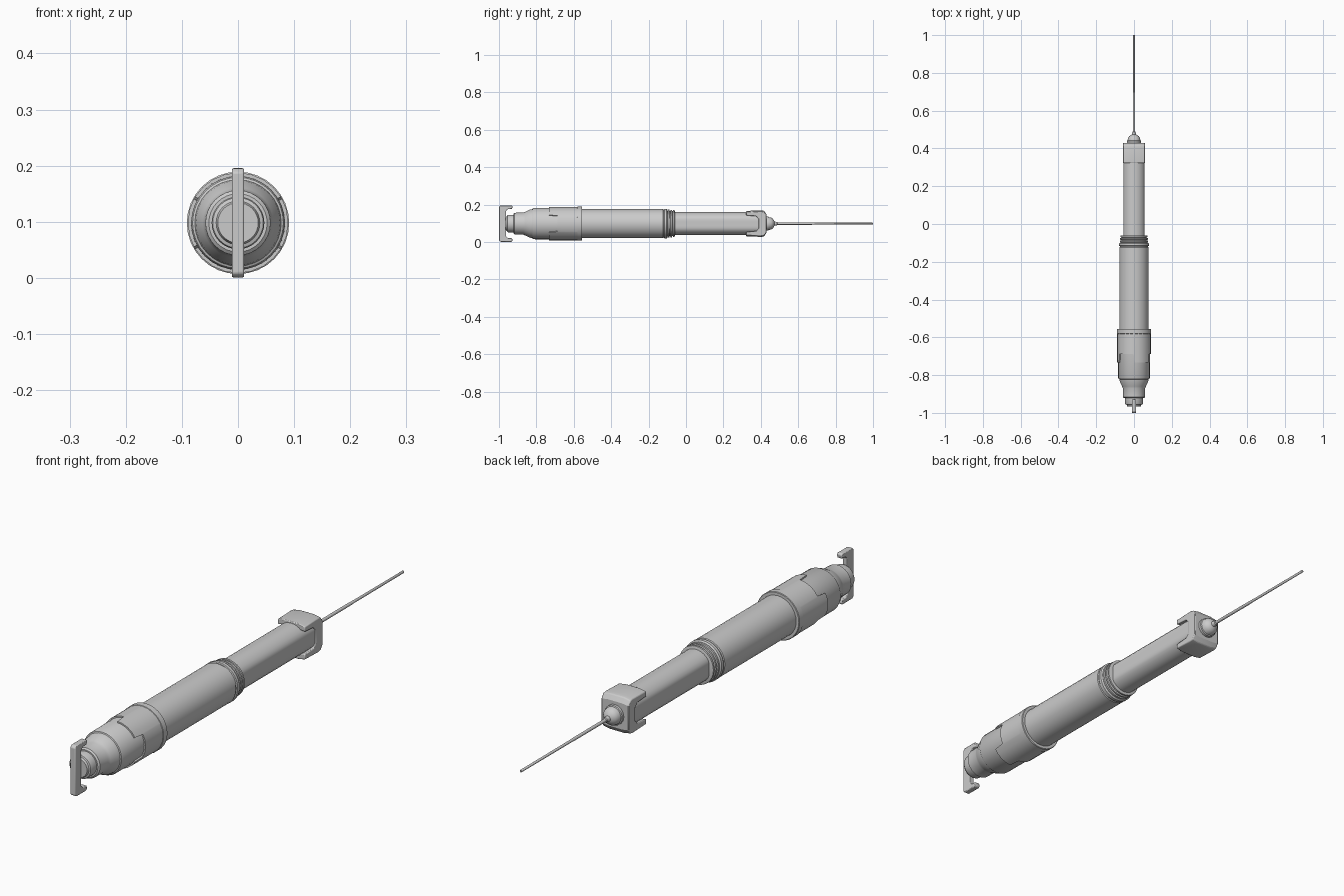
import bpy, bmesh, math

if "Cube" in bpy.data.objects:
    bpy.data.objects.remove(bpy.data.objects["Cube"])

ZC = 0.098  # height of the long axis


def finish(bm, name, bevel=0):
    bmesh.ops.recalc_face_normals(bm, faces=bm.faces)
    me = bpy.data.meshes.new(name)
    bm.to_mesh(me)
    bm.free()
    ob = bpy.data.objects.new(name, me)
    ob.location.z = ZC
    bpy.context.collection.objects.link(ob)
    if bevel:
        m = ob.modifiers.new("bevel", 'BEVEL')
        m.width, m.segments, m.limit_method = bevel, 2, 'ANGLE'
        m.angle_limit = math.radians(40)
    return ob


def skin(bm, rings, closed=False):
    for a, b in zip(rings, rings[1:] + rings[:1] if closed else rings[1:]):
        for i in range(len(a)):
            j = (i + 1) % len(a)
            bm.faces.new((a[i], a[j], b[j], b[i]))
    if not closed:
        bm.faces.new(rings[0])
        bm.faces.new(rings[-1])


def lathe(name, profile, segs=32, flat_x=1.0):
    """Revolve (y, radius) points round the long axis; flat_x clips the sides."""
    bm = bmesh.new()
    rings = []
    for y, r in profile:
        ring = []
        for i in range(segs):
            a = 2 * math.pi * i / segs
            x = max(-flat_x, min(flat_x, r * math.cos(a)))
            ring.append(bm.verts.new((x, y, r * math.sin(a))))
        rings.append(ring)
    skin(bm, rings)
    return finish(bm, name)


def extrude(name, half, slices, bevel):
    """Mirror a half outline in z and sweep it over (x, z scale) slices."""
    outline = half + [(y, -z) for y, z in reversed(half)]
    bm = bmesh.new()
    skin(bm, [[bm.verts.new((x, y, z * s)) for y, z in outline] for x, s in slices])
    return finish(bm, name, bevel)


# Rear end: button, neck, shoulder and stepped housing
lathe("rear_button", [(-0.965, 0.036), (-0.957, 0.039), (-0.955, 0.045), (-0.95, 0.047),
                      (-0.915, 0.047)])
lathe("rear_housing", [(-0.922, 0.052), (-0.917, 0.058), (-0.87, 0.059), (-0.86, 0.063),
                       (-0.835, 0.075), (-0.822, 0.077), (-0.820, 0.081), (-0.815, 0.0835),
                       (-0.57, 0.0845)])

# Locking sleeve with three tabs on its rear edge
bm = bmesh.new()
front_out, front_in, back_in, back_out = [], [], [], []
for k in range(6):
    y = -0.732 if k % 2 == 0 else -0.687
    for d in (1.5, 15, 30, 45, 58.5):
        a = math.radians(30 + 60 * k + d)
        c, s = math.cos(a), math.sin(a)
        for ring, yy, r in ((front_out, y, 0.0895), (front_in, y, 0.082),
                            (back_in, -0.57, 0.082), (back_out, -0.57, 0.0895)):
            ring.append(bm.verts.new((r * c, yy, r * s)))
skin(bm, [front_out, front_in, back_in, back_out], closed=True)
finish(bm, "locking_sleeve")
lathe("sleeve_collar", [(-0.582, 0.088), (-0.58, 0.0912), (-0.557, 0.0912), (-0.555, 0.089)])

# Main barrel and ribbed end
lathe("main_barrel", [(-0.57, 0.078), (-0.124, 0.078), (-0.121, 0.075), (-0.117, 0.075),
                      (-0.115, 0.079), (-0.103, 0.079), (-0.098, 0.074)])
ribs = [(-0.105, 0.068)]
for i in range(3):
    y = -0.098 + 0.0135 * i
    r = 0.0745 - 0.001 * i
    ribs += [(y, 0.067), (y + 0.002, r), (y + 0.009, r), (y + 0.011, 0.067)]
lathe("barrel_ribs", ribs)

# Flat-sided inner tube
lathe("inner_tube", [(-0.12, 0.062), (0.40, 0.062)], 32, 0.055)

# Front clamp, a rounded fork that opens to the rear
extrude("front_clamp",
        [(0.405, 0.071), (0.418, 0.068), (0.43, 0.05)][::-1]
        + [(0.322, 0.068), (0.322, 0.047), (0.375, 0.043), (0.388, 0.028)],
        [(-0.058, 0.92), (-0.03, 1), (0.03, 1), (0.058, 0.92)], 0.003)

# Domed nose and thin needle
lathe("nose_dome", [(0.42, 0.038), (0.44, 0.038), (0.442, 0.034), (0.455, 0.032), (0.464, 0.026),
                    (0.470, 0.018), (0.473, 0.011), (0.487, 0.009), (0.49, 0.006)], 24)
lathe("needle", [(0.47, 0.0063), (0.68, 0.006), (0.70, 0.0052), (0.998, 0.0048), (1.0, 0.004)], 12)

# Rear hook bracket
extrude("rear_bracket",
        [(-1.0, 0.090), (-0.992, 0.097), (-0.932, 0.0975), (-0.927, 0.092),
         (-0.930, 0.078), (-0.952, 0.078), (-0.962, 0.068)],
        [(-0.011, 1), (0.011, 1)], 0.003)

bpy.ops.object.select_all(action='SELECT')
bpy.context.view_layer.objects.active = bpy.context.selected_objects[0]
bpy.ops.object.shade_smooth_by_angle(angle=math.radians(32))
